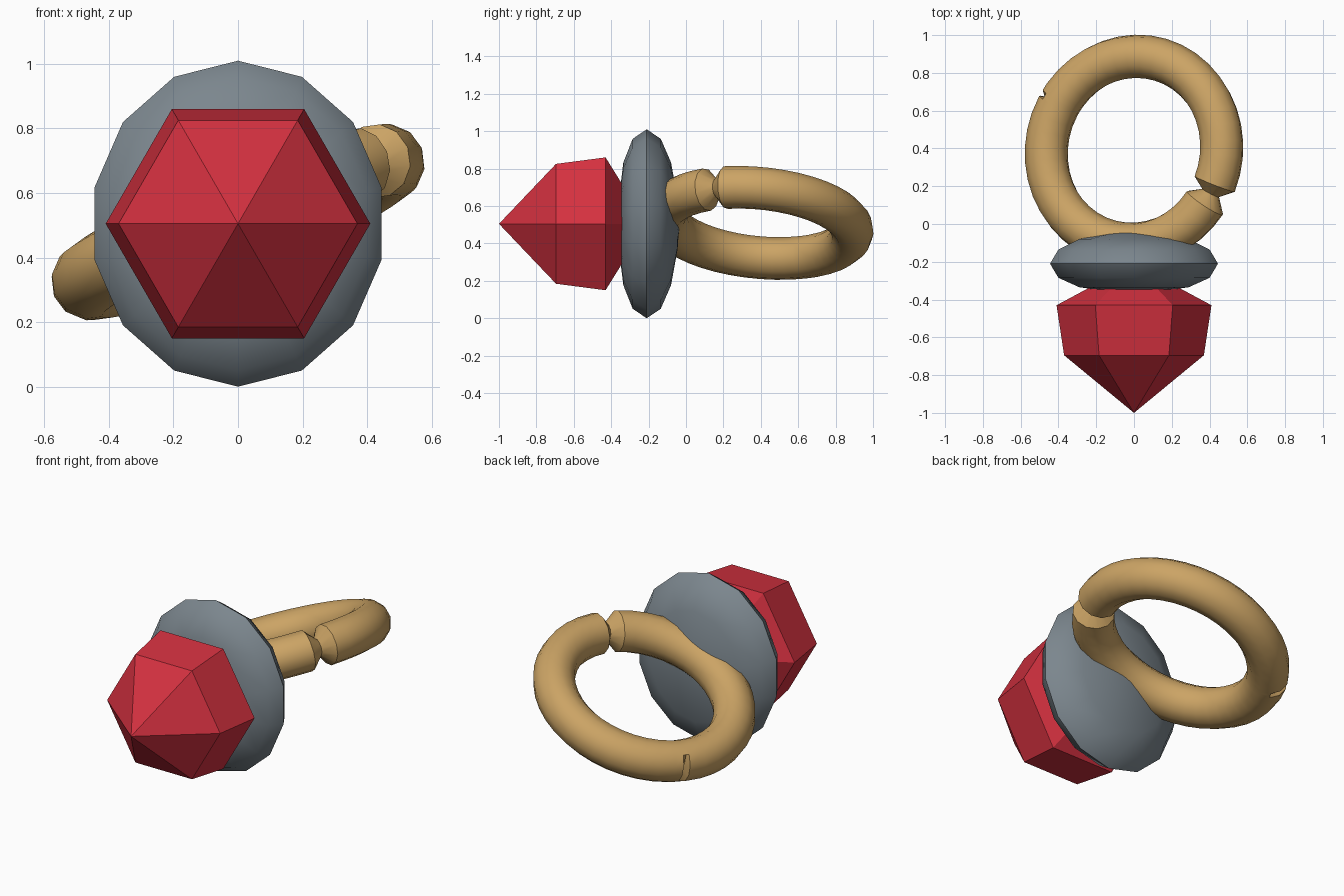
import bpy, bmesh, math
from mathutils import Vector

if "Cube" in bpy.data.objects:
    bpy.data.objects.remove(bpy.data.objects["Cube"])


def material(name, rgb):
    m = bpy.data.materials.new(name)
    m.diffuse_color = (*rgb, 1)
    m.use_nodes = True
    m.node_tree.nodes["Principled BSDF"].inputs["Base Color"].default_value = m.diffuse_color
    return m


RED = material("gem red", (0.65, 0.03, 0.05))
GREY = material("steel grey", (0.20, 0.24, 0.27))
GOLD = material("warm gold", (0.60, 0.37, 0.13))


def loft(name, loops, mat, closed=False, smooth=True):
    """Skin a list of vertex loops; a one-point loop becomes a pole."""
    bm = bmesh.new()
    rows = [[bm.verts.new(p) for p in loop] for loop in loops]
    pairs = list(zip(rows, rows[1:])) + ([(rows[-1], rows[0])] if closed else [])
    for a, b in pairs:
        n = max(len(a), len(b))
        for i in range(n):
            j = (i + 1) % n
            if len(a) == 1:
                bm.faces.new((a[0], b[j], b[i]))
            elif len(b) == 1:
                bm.faces.new((a[i], a[j], b[0]))
            else:
                bm.faces.new((a[i], a[j], b[j], b[i]))
    bmesh.ops.recalc_face_normals(bm, faces=bm.faces)
    me = bpy.data.meshes.new(name)
    bm.to_mesh(me)
    bm.free()
    me.materials.append(mat)
    ob = bpy.data.objects.new(name, me)
    bpy.context.collection.objects.link(ob)
    if smooth:
        bpy.ops.object.select_all(action='DESELECT')
        bpy.context.view_layer.objects.active = ob
        ob.select_set(True)
        bpy.ops.object.shade_smooth_by_angle(angle=math.radians(40))
    return ob


def disc_loop(y, rx, rz, n, start=0.0):
    """Polygon facing the front, around the gem axis."""
    if rx == 0:
        return [(0, y, 0.505)]
    return [(rx * math.sin(start + math.tau * i / n), y,
             0.505 + rz * math.cos(start + math.tau * i / n)) for i in range(n)]


# Gem: six-sided, pointed front and back
gem_profile = [(-1.0, 0), (-0.695, 0.37), (-0.43, 0.41), (-0.21, 0)]
loft("gem", [disc_loop(y, r, r, 6, math.pi / 6) for y, r in gem_profile], RED, smooth=False)

# Setting: rounded 14-sided disc behind the gem
disc_profile = [(-0.35, 0), (-0.36, 0.25), (-0.335, 0.65), (-0.285, 0.9), (-0.21, 1),
                (-0.135, 0.9), (-0.08, 0.65), (-0.045, 0.27), (-0.035, 0)]
loft("setting_disc", [disc_loop(y, 0.456 * k, 0.505 * k, 14) for y, k in disc_profile], GREY)

# Band: tilted tube with a pinched break on the right and a nick on the left
centre = Vector((0, 0.39, 0.51))
u = Vector((1, 0, 0.4)).normalized()
v = Vector((0, 1, -0.1))
v = (v - u * v.dot(u)).normalized()
w = u.cross(v)
R, r, SIDES, NICK = 0.5, 0.115, 12, 150
angles = [-21 + 347 * i / 40 for i in range(41)]
angles = [a for a in angles if abs(a - NICK) > 3] + [NICK - 1.8, NICK, NICK + 1.8]
sections = [(a, r) for a in sorted(angles)] + [(-27 + 360, 0.05)]
band = []
for a, rad in sections:
    t = math.radians(a)
    out = u * math.cos(t) + v * math.sin(t)
    loop = []
    for i in range(SIDES):
        s = math.tau * i / SIDES
        side = rad * math.cos(s)
        if a == NICK:
            side = min(side, 0.055)
        loop.append(centre + out * (R + side) + w * (rad * math.sin(s)))
    band.append(loop)
loft("band", band, GOLD, closed=True)
